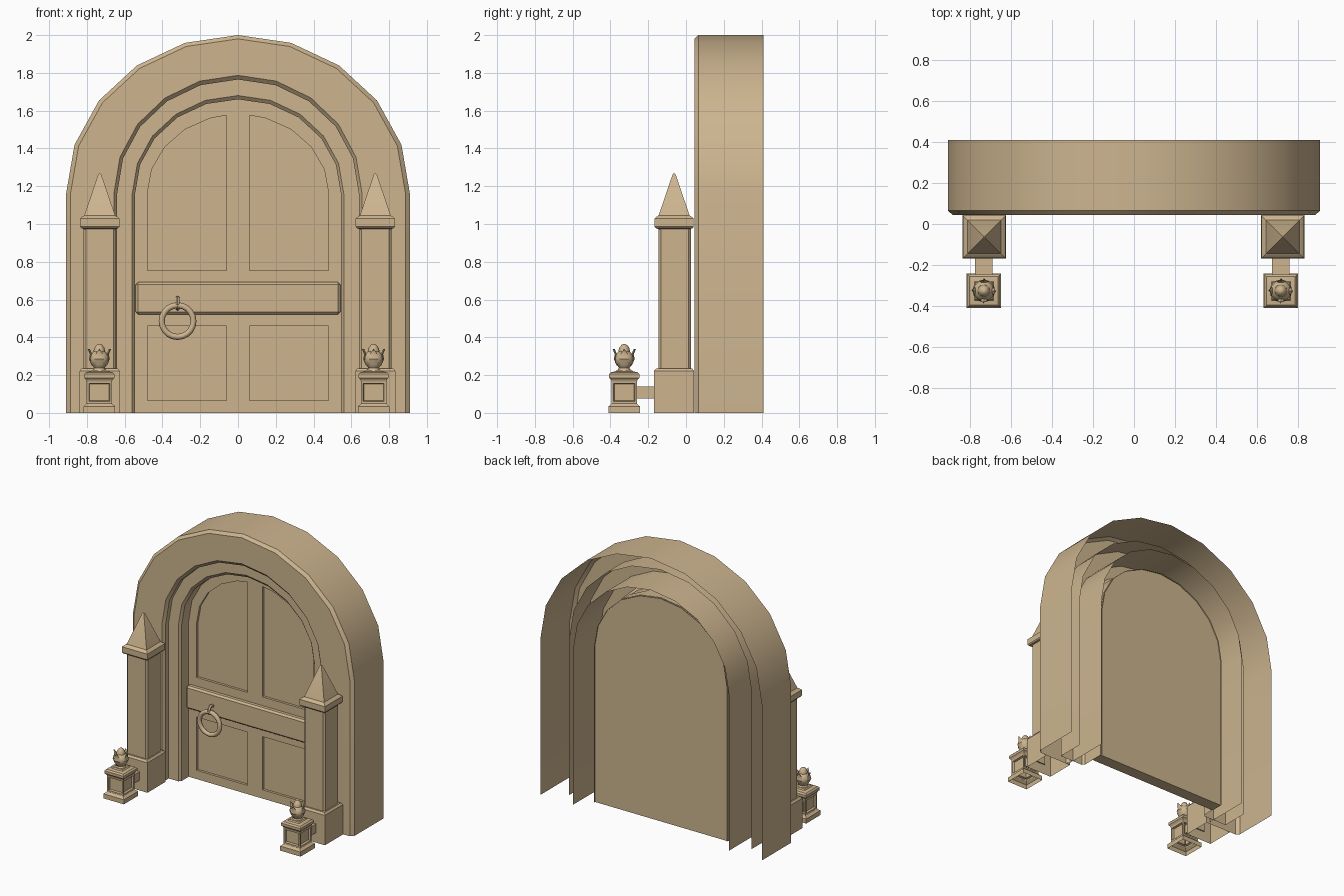
import bpy, bmesh, math
from mathutils import Matrix

if "Cube" in bpy.data.objects:
    bpy.data.objects.remove(bpy.data.objects["Cube"])

stone = bpy.data.materials.new("tan_stone")
stone.use_nodes = True
COLOR = (0.61, 0.46, 0.275, 1)
stone.diffuse_color = COLOR
stone.node_tree.nodes["Principled BSDF"].inputs["Base Color"].default_value = COLOR

SPRING = 1.16   # height where the arches start to curve


def finish(name, bm, angle=30):
    bmesh.ops.recalc_face_normals(bm, faces=bm.faces)
    mesh = bpy.data.meshes.new(name)
    bm.to_mesh(mesh)
    bm.free()
    obj = bpy.data.objects.new(name, mesh)
    bpy.context.collection.objects.link(obj)
    mesh.materials.append(stone)
    bpy.ops.object.select_all(action='DESELECT')
    obj.select_set(True)
    bpy.context.view_layer.objects.active = obj
    bpy.ops.object.shade_smooth_by_angle(angle=math.radians(angle))
    return obj


def arch(rx, top, bottom=0):
    """Outline (x, z) of a round-headed opening, ten segments on the curve."""
    curve = [(rx * math.cos(math.pi * i / 10),
              SPRING + (top - SPRING) * math.sin(math.pi * i / 10)) for i in range(11)]
    return [(rx, bottom)] + curve + [(-rx, bottom)]


def loft(bm, rings, closed=True):
    rows = [[bm.verts.new(p) for p in ring] for ring in rings]
    n = len(rows[0])
    for a, b in zip(rows, rows[1:]):
        for i in range(n if closed else n - 1):
            j = (i + 1) % n
            bm.faces.new((a[i], a[j], b[j], b[i]))
    return rows


def arch_frame(name, section):
    bm = bmesh.new()
    loft(bm, [[(x, y, z) for x, z in arch(rx, top)] for rx, top, y in section], False)
    return finish(name, bm)


def plate(name, loops, front, back):
    """Flat plate in the xz plane; loops after the first are holes."""
    bm = bmesh.new()
    for loop in loops:
        vs = [bm.verts.new((x, front, z)) for x, z in loop]
        for i, v in enumerate(vs):
            bm.edges.new((v, vs[i - 1]))
    bmesh.ops.triangle_fill(bm, edges=bm.edges[:], use_beauty=True, use_dissolve=False)
    out = bmesh.ops.extrude_face_region(bm, geom=bm.faces[:], use_keep_orig=True)
    moved = [g for g in out["geom"] if isinstance(g, bmesh.types.BMVert)]
    bmesh.ops.translate(bm, verts=moved, vec=(0, back - front, 0))
    return finish(name, bm)


def square_stack(name, x, y, profile, panels=None):
    """Square column with (half width, height) steps, open underneath."""
    bm = bmesh.new()
    corners = ((-1, -1), (1, -1), (1, 1), (-1, 1))
    rows = loft(bm, [[(x + h * a, y + h * b, z) for a, b in corners] for h, z in profile])
    bm.faces.new(rows[-1])
    bmesh.ops.recalc_face_normals(bm, faces=bm.faces)
    if panels:
        lo, hi = panels
        sides = [f for f in bm.faces if abs(f.normal.z) < 0.1
                 and lo < f.calc_center_median().z < hi]
        bmesh.ops.inset_individual(bm, faces=sides, thickness=0.016, depth=0)
        bmesh.ops.inset_individual(bm, faces=sides, thickness=0.006, depth=-0.014)
    return finish(name, bm)


def box(name, lo, hi, bevel=0):
    bm = bmesh.new()
    bmesh.ops.create_cube(bm, size=1)
    for v in bm.verts:
        v.co = [l + (c + 0.5) * (h - l) for c, l, h in zip(v.co, lo, hi)]
    if bevel:
        bmesh.ops.bevel(bm, geom=bm.edges[:], offset=bevel, segments=1, affect='EDGES')
    return finish(name, bm)


def lathe(name, x, y, profile, sides=12):
    bm = bmesh.new()
    loft(bm, [[(x + r * math.cos(2 * math.pi * i / sides),
                y + r * math.sin(2 * math.pi * i / sides), z) for i in range(sides)]
              for r, z in profile])
    bmesh.ops.remove_doubles(bm, verts=bm.verts, dist=0.0005)
    return finish(name, bm, 50)


def torus(name, center, major, minor, turn, n=20, m=8):
    """Torus facing the front, turned about z."""
    bm = bmesh.new()
    rings = []
    for i in range(n + 1):
        a = 2 * math.pi * i / n
        rings.append([])
        for k in range(m):
            b = 2 * math.pi * k / m
            r = major + minor * math.cos(b)
            rings[-1].append((r * math.cos(a), minor * math.sin(b), r * math.sin(a)))
    loft(bm, rings)
    bmesh.ops.remove_doubles(bm, verts=bm.verts, dist=0.0001)
    bm.transform(Matrix.Translation(center) @ Matrix.Rotation(turn, 4, 'Z'))
    return finish(name, bm, 50)


# Nested arch frames, open at the back and underneath
arch_frame("outer_arch", [(0.91, 2.0, 0.41), (0.91, 2.0, 0.065), (0.887, 1.98, 0.045),
                          (0.657, 1.787, 0.045), (0.64, 1.765, 0.065), (0.64, 1.765, 0.41)])
arch_frame("inner_arch", [(0.75, 1.875, 0.30), (0.75, 1.875, 0.10), (0.56, 1.68, 0.10),
                          (0.545, 1.66, 0.117), (0.545, 1.66, 0.30)])

# Door: backing slab plus a front frame with four panel openings
outline = arch(0.548, 1.663)
holes = []
for s in (-1, 1):
    holes.append([(s * 0.06, 0.065), (s * 0.48, 0.065), (s * 0.48, 0.46), (s * 0.06, 0.46)])
    head = [(s * x, z) for x, z in arch(0.48, 1.58, 0.755) if x > 0.1]
    holes.append(head + [(s * 0.06, 1.576), (s * 0.06, 0.755)])
plate("door_slab", [outline], 0.218, 0.29)
plate("door_frame", [outline] + holes, 0.2, 0.218)
box("door_rail", (-0.543, 0.16, 0.522), (0.543, 0.21, 0.692), 0.013)

# Door knocker
torus("knocker_ring", (-0.32, 0.125, 0.486), 0.084, 0.016, 0)
torus("knocker_staple", (-0.32, 0.145, 0.58), 0.028, 0.011, math.pi / 2, 12, 6)

# Pilasters with pyramid tops
for side, x in (("right", -0.732), ("left", 0.727)):
    square_stack(side + "_pilaster_base", x, -0.063,
                 [(0.106, 0), (0.106, 0.222), (0.095, 0.236)])
    bm = bmesh.new()
    c = 0.013
    h = 0.086
    octagon = [(h, c - h), (h, h - c), (h - c, h), (c - h, h),
               (-h, h - c), (-h, c - h), (c - h, -h), (h - c, -h)]
    loft(bm, [[(x + a, -0.06 + b, z) for a, b in octagon] for z in (0.236, 0.985)])
    finish(side + "_pilaster_shaft", bm)
    square_stack(side + "_pilaster_cap", x, -0.063,
                 [(0.08, 0.972), (0.098, 0.978), (0.104, 0.986), (0.104, 1.028),
                  (0.095, 1.037), (0.082, 1.045), (0.009, 1.26), (0.004, 1.267)])

# Small bollards in front, each tied back to its pilaster
PY = -0.327
for side, x in (("right", -0.734), ("left", 0.718)):
    square_stack(side + "_bollard", x, PY,
                 [(0.084, 0), (0.084, 0.034), (0.07, 0.045), (0.067, 0.05), (0.067, 0.168),
                  (0.072, 0.178), (0.08, 0.186), (0.08, 0.205), (0.07, 0.215),
                  (0.046, 0.22), (0.04, 0.228)], (0.06, 0.15))
    box(side + "_bollard_tie", (x - 0.043, -0.27, 0.075), (x + 0.043, -0.16, 0.14))
    lathe(side + "_finial_bulb", x, PY,
          [(0.036, 0.225), (0.028, 0.238), (0.036, 0.25), (0.048, 0.266), (0.052, 0.285),
           (0.048, 0.303), (0.037, 0.318), (0.03, 0.325)])
    lathe(side + "_finial_bud", x, PY,
          [(0.031, 0.31), (0.031, 0.328), (0.026, 0.345), (0.015, 0.36), (0, 0.366)], 8)
    # Curled leaves around the bulb
    bm = bmesh.new()
    for k in range(4):
        rot = Matrix.Translation((x, PY, 0)) @ Matrix.Rotation(k * math.pi / 2, 4, 'Z')
        leaf = [(0.04, 0.25, 0.018), (0.055, 0.285, 0.026), (0.05, 0.31, 0.02),
                (0.062, 0.338, 0.002)]
        part = loft(bm, [[(r - 0.006, -w, z), (r, 0, z), (r - 0.006, w, z),
                          (r - 0.012, 0, z)] for r, z, w in leaf])
        bmesh.ops.transform(bm, matrix=rot, verts=[v for row in part for v in row])
    finish(side + "_finial_leaves", bm)
